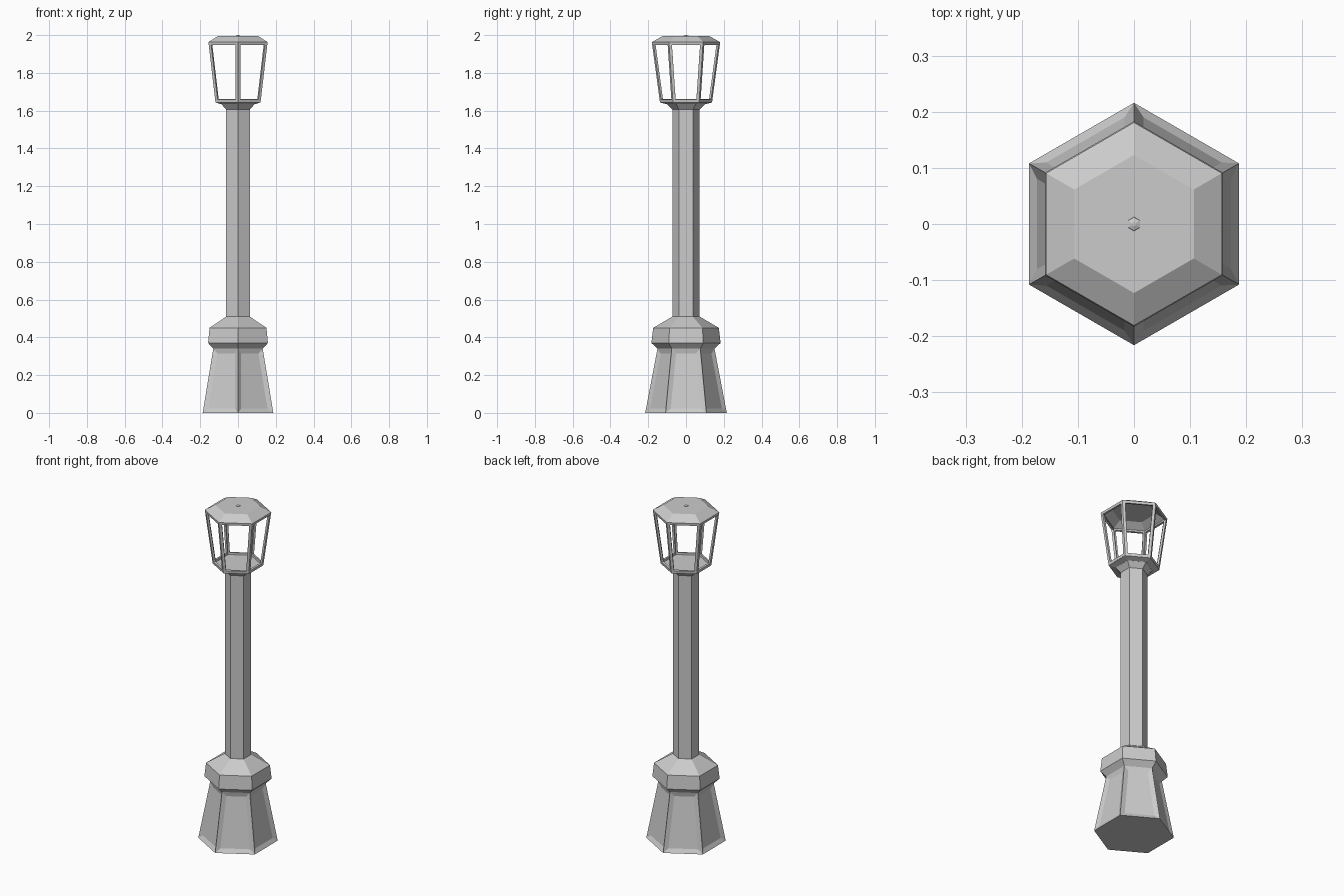
import bpy, bmesh
from math import sin, cos, pi

if "Cube" in bpy.data.objects:
    bpy.data.objects.remove(bpy.data.objects["Cube"])


def loft(bm, profile, bottom=True, top=True):
    """Stack hexagonal rings (radius, z), corners pointing to +-y; returns side faces per band."""
    rings = [[bm.verts.new((r * sin(k * pi / 3), -r * cos(k * pi / 3), z)) for k in range(6)]
             for r, z in profile]
    bands = []
    for a, b in zip(rings, rings[1:]):
        bands.append([bm.faces.new((a[k], a[(k + 1) % 6], b[(k + 1) % 6], b[k])) for k in range(6)])
    if bottom:
        bm.faces.new(rings[0][::-1])
    if top:
        bm.faces.new(rings[-1])
    bm.normal_update()
    return bands


def finish(bm, name):
    mesh = bpy.data.meshes.new(name)
    bm.to_mesh(mesh)
    bm.free()
    obj = bpy.data.objects.new(name, mesh)
    bpy.context.collection.objects.link(obj)
    return obj


# Pedestal, collar, pole and lantern support as one lofted column
bm = bmesh.new()
bands = loft(bm, [(0.216, 0), (0.151, 0.34), (0.183, 0.37), (0.174, 0.45), (0.072, 0.51),
                  (0.072, 1.605), (0.102, 1.635)])
# Recessed pedestal panels
bmesh.ops.inset_individual(bm, faces=bands[0], thickness=0.025, depth=-0.01, use_even_offset=True)
finish(bm, "column")

# Lantern floor tray
bm = bmesh.new()
loft(bm, [(0.102, 1.634), (0.137, 1.643), (0.138, 1.65)])
finish(bm, "lantern_tray")

# Open lantern frame: inset each side and remove the pane
bm = bmesh.new()
sides = loft(bm, [(0.138, 1.645), (0.181, 1.963)], bottom=False, top=False)[0]
bmesh.ops.inset_individual(bm, faces=sides, thickness=0.015, use_even_offset=True)
bmesh.ops.delete(bm, geom=sides, context='FACES')
frame = finish(bm, "lantern_frame")
mod = frame.modifiers.new("thickness", 'SOLIDIFY')
mod.thickness = 0.012
mod.offset = -1
mod.use_even_offset = True

# Hollow roof: underside recess, rim and sloped top
bm = bmesh.new()
loft(bm, [(0.118, 1.988), (0.167, 1.96), (0.181, 1.963), (0.123, 1.995)])
finish(bm, "roof")

# Tiny finial
bm = bmesh.new()
loft(bm, [(0.013, 1.993), (0.012, 1.997), (0.004, 2.0)])
finish(bm, "finial")
